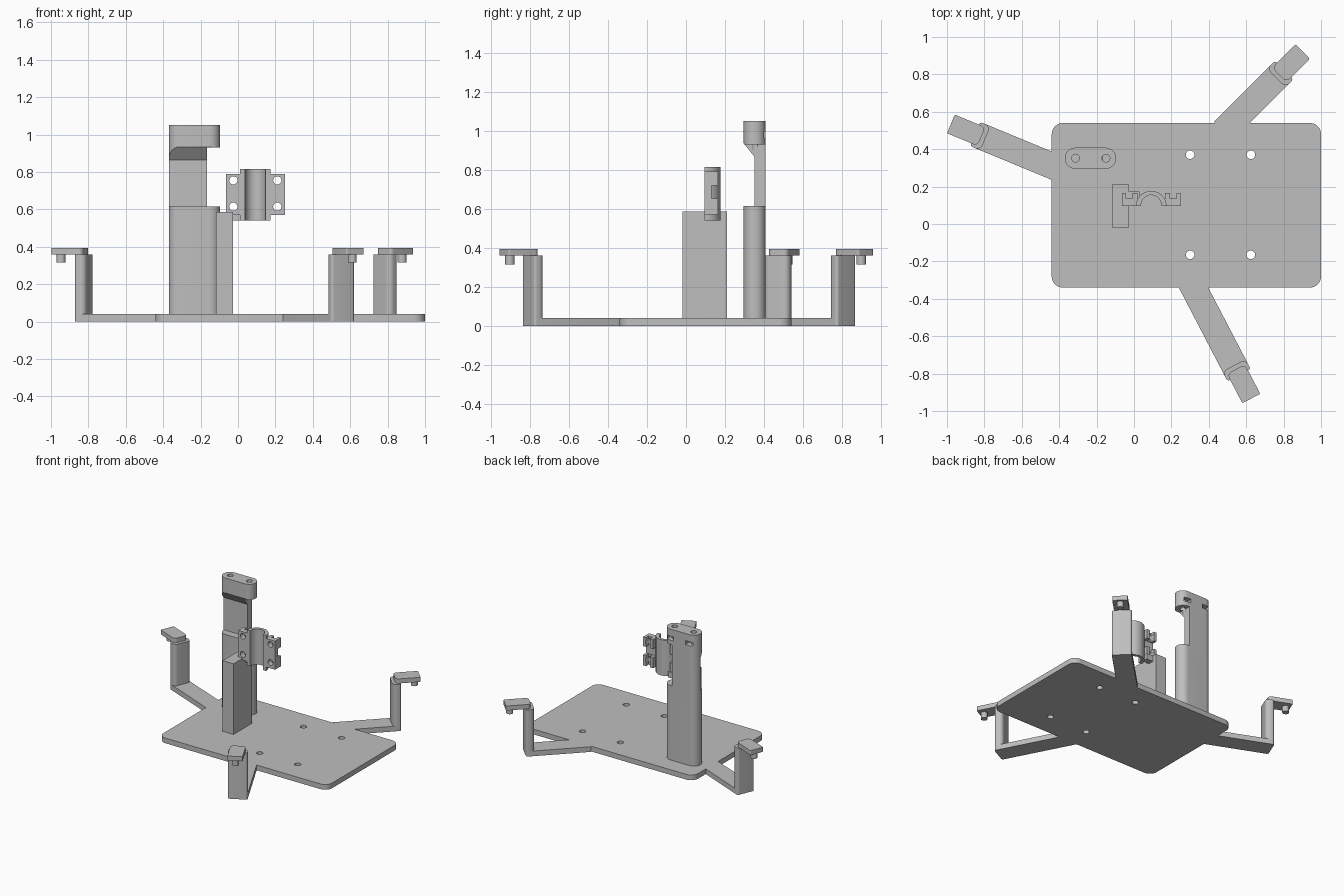
import bpy, bmesh, math
from mathutils import Matrix, Vector

if "Cube" in bpy.data.objects:
    bpy.data.objects.remove(bpy.data.objects["Cube"])

grey = bpy.data.materials.new("light_grey")
grey.diffuse_color = (0.52, 0.52, 0.52, 1)
grey.use_nodes = True
grey.node_tree.nodes["Principled BSDF"].inputs["Base Color"].default_value = grey.diffuse_color


def prism(name, pts, lo, hi, axis="z"):
    """Extrude a closed outline; axis z uses (x, y), axis x uses (y, z)."""
    bm = bmesh.new()
    place = (lambda a, b: (a, b, lo)) if axis == "z" else (lambda a, b: (lo, a, b))
    face = bm.faces.new([bm.verts.new(place(a, b)) for a, b in pts])
    step = Vector((0, 0, hi - lo)) if axis == "z" else Vector((hi - lo, 0, 0))
    out = bmesh.ops.extrude_face_region(bm, geom=[face])["geom"]
    bmesh.ops.translate(bm, vec=step, verts=[g for g in out if isinstance(g, bmesh.types.BMVert)])
    bmesh.ops.recalc_face_normals(bm, faces=bm.faces)
    me = bpy.data.meshes.new(name)
    bm.to_mesh(me)
    bm.free()
    me.materials.append(grey)
    ob = bpy.data.objects.new(name, me)
    bpy.context.collection.objects.link(ob)
    return ob


def rounded(x0, x1, y0, y1, radii, n=8):
    """Rectangle with a radius per corner: (x1y1, x0y1, x0y0, x1y0)."""
    pts = []
    for i, (sx, sy) in enumerate([(1, 1), (-1, 1), (-1, -1), (1, -1)]):
        r = radii[i]
        cx = x1 - r if sx > 0 else x0 + r
        cy = y1 - r if sy > 0 else y0 + r
        for k in range(n + 1 if r else 1):
            a = math.pi / 2 * (i + k / n)
            pts.append((cx + r * math.cos(a), cy + r * math.sin(a)))
    return pts


def box(name, x0, x1, y0, y1, z0, z1):
    return prism(name, [(x0, y0), (x1, y0), (x1, y1), (x0, y1)], z0, z1)


def rod(name, x, y, r, z0, z1):
    return prism(name, [(x + r * math.cos(k * math.tau / 24), y + r * math.sin(k * math.tau / 24))
                        for k in range(24)], z0, z1)


def cut(ob, cutters):
    for c in cutters:
        m = ob.modifiers.new("cut", "BOOLEAN")
        m.operation, m.solver, m.object = "DIFFERENCE", "EXACT", c
    bpy.context.view_layer.update()
    deps = bpy.context.evaluated_depsgraph_get()
    me = bpy.data.meshes.new_from_object(ob.evaluated_get(deps))
    ob.modifiers.clear()
    ob.data = me
    for c in cutters:
        bpy.data.objects.remove(c)


# Base plate with four screw holes
base = prism("base_plate", rounded(-0.44, 1.0, -0.34, 0.54, [0.06] * 4), 0, 0.04)
cut(base, [rod("hole", x, y, 0.023, -0.1, 0.1) for x in (0.3, 0.625) for y in (-0.165, 0.37)])

# Three arms: each runs from the plate to a post carrying a clip with a peg
arms = {"left": ((-0.979, 0.535), 157.5, 0.63), "back": ((0.902, 0.922), 45, 0.60),
        "front": ((0.627, -0.933), -62.5, 0.72)}
for side, (tip, ang, length) in arms.items():
    # Local x points outward, with the clip tip at the origin
    mat = Matrix.Translation((*tip, 0)) @ Matrix.Rotation(math.radians(ang), 4, "Z")
    parts = [
        prism(side + "_arm", rounded(-length, -0.14, -0.07, 0.07, [0.015, 0, 0, 0.015]), 0, 0.04),
        prism(side + "_post", rounded(-0.2, -0.14, -0.07, 0.07, [0.015, 0.03, 0.03, 0.015]), 0.04, 0.36),
        prism(side + "_clip", rounded(-0.177, 0, -0.054, 0.054, [0.008, 0.025, 0.025, 0.008]), 0.36, 0.395),
        rod(side + "_peg", -0.035, 0, 0.024, 0.315, 0.36)]
    for p in parts:
        p.data.transform(mat)

# Tower: slot-shaped column, relieved at the front and right below its head
tower = prism("tower", rounded(-0.37, -0.095, 0.295, 0.408, [0.0564] * 4, 12), 0.04, 1.05)
relief = prism("relief", [(0.2, 0.615), (0.352, 0.615), (0.352, 0.865), (0.295, 0.935), (0.2, 0.935)],
               -0.5, 0, "x")
side_relief = box("side_relief", -0.165, 0, 0.2, 0.5, 0.615, 0.93)
cutters = [relief, side_relief]
for x in (-0.312, -0.15):
    cutters += [rod("hole", x, 0.352, 0.021, 0.9, 1.1),
                box("nut_slot", x - 0.03, x + 0.03, 0.33, 0.5, 0.965, 0.995)]
cut(tower, cutters)

# Support block beside the tower
box("support_block", -0.118, -0.026, -0.018, 0.21, 0.04, 0.585)

# Clamp: half-ring cradle open to the front
cx, cy = 0.092, 0.095
arc = [math.pi * k / 24 for k in range(25)]
ring = [(cx + 0.082 * math.cos(a), cy + 0.082 * math.sin(a)) for a in arc]
ring += [(cx + 0.055 * math.cos(a), cy + 0.06 * math.sin(a)) for a in reversed(arc)]
prism("clamp_cradle", ring, 0.54, 0.815)
box("clamp_bridge", -0.026, 0.03, 0.13, 0.175, 0.54, 0.585)

# Clamp flanges with notched bosses behind each screw hole
for side, x0, x1, hx in (("left", -0.065, 0.02, -0.025), ("right", 0.165, 0.25, 0.21)):
    flange = box(side + "_flange", x0, x1, 0.095, 0.165, 0.57, 0.79)
    tools = [box("gap", x0 - 0.1, x1 + 0.1, 0.13, 0.3, 0.652, 0.718)]
    for z in (0.615, 0.755):
        h = rod("hole", 0, 0, 0.022, -0.2, 0.2)
        h.data.transform(Matrix.Translation((hx, 0.13, z)) @ Matrix.Rotation(math.pi / 2, 4, "X"))
        tools += [h, box("notch", hx - 0.017, hx + 0.017, 0.135, 0.3, z - 0.06, z + 0.06)]
    cut(flange, tools)

# Smooth the round parts while keeping edges sharp
bpy.ops.object.select_all(action="DESELECT")
for ob in bpy.context.scene.objects:
    ob.select_set(True)
    bpy.context.view_layer.objects.active = ob
bpy.ops.object.shade_smooth_by_angle(angle=math.radians(30))
